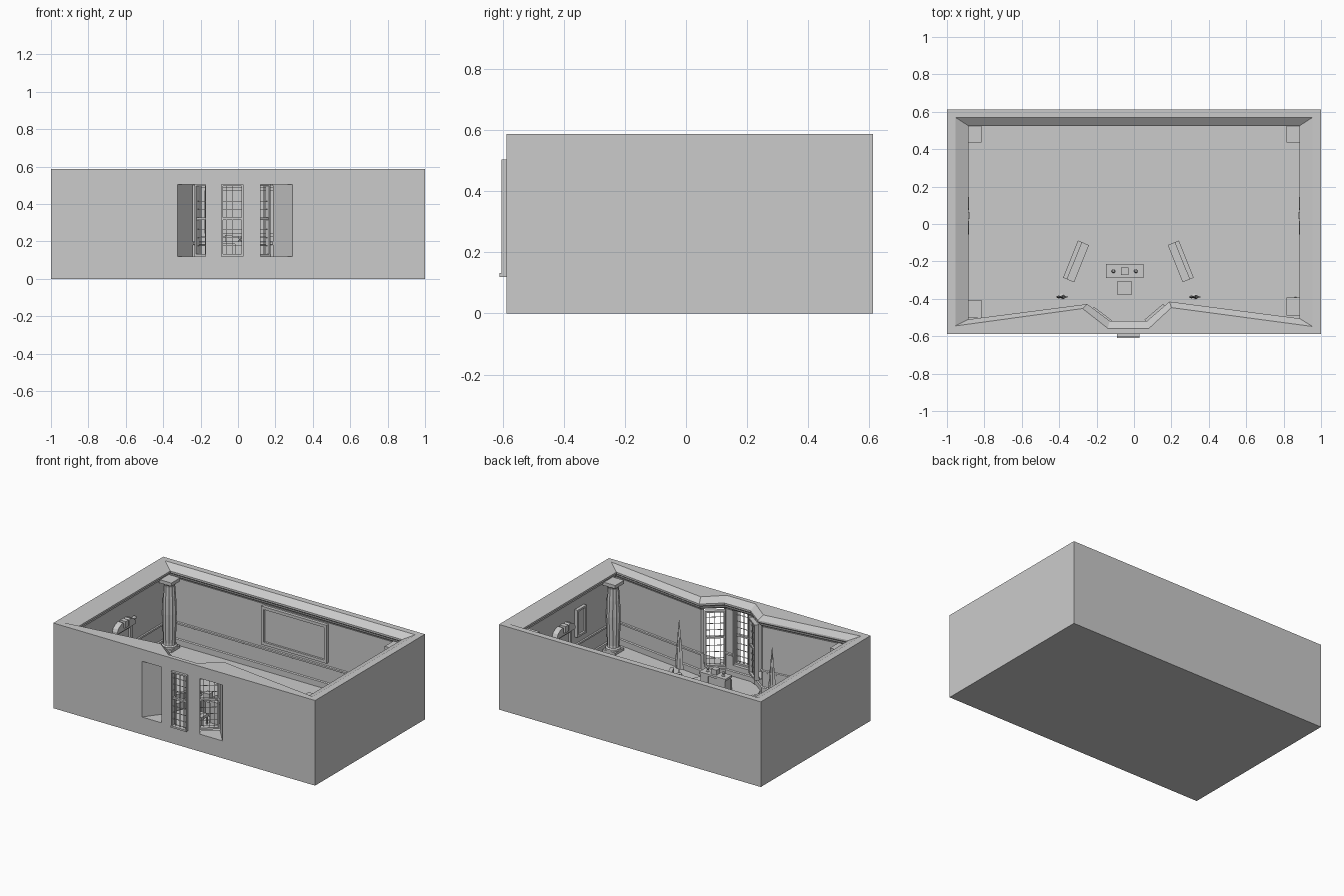
import bpy, bmesh, math
from mathutils import Vector, Matrix

if "Cube" in bpy.data.objects:
    bpy.data.objects.remove(bpy.data.objects["Cube"])

FLOOR = 0.04


def add(name, bm):
    bmesh.ops.recalc_face_normals(bm, faces=bm.faces)
    me = bpy.data.meshes.new(name)
    bm.to_mesh(me)
    bm.free()
    ob = bpy.data.objects.new(name, me)
    bpy.context.collection.objects.link(ob)
    return ob


def place(x, y, z=0, deg=0):
    return Matrix.Translation((x, y, z)) @ Matrix.Rotation(math.radians(deg), 4, 'Z')


def cube(bm, lo, hi):
    c = [(a + b) / 2 for a, b in zip(lo, hi)]
    s = [b - a for a, b in zip(lo, hi)]
    bmesh.ops.create_cube(bm, size=1, matrix=Matrix.Translation(c) @ Matrix.Diagonal((*s, 1)))


def boxes(name, items, mat=Matrix()):
    bm = bmesh.new()
    for lo, hi in items:
        cube(bm, lo, hi)
    ob = add(name, bm)
    ob.data.transform(mat)
    return ob


def bridge(bm, a, b):
    n = len(a)
    for i in range(n):
        bm.faces.new((a[i], a[(i + 1) % n], b[(i + 1) % n], b[i]))


def loft(name, rings, mat=Matrix()):
    bm = bmesh.new()
    loops = [[bm.verts.new(p) for p in r] for r in rings]
    for a, b in zip(loops, loops[1:]):
        bridge(bm, a, b)
    bm.faces.new(loops[0])
    bm.faces.new(loops[-1])
    ob = add(name, bm)
    ob.data.transform(mat)
    return ob


def offset(pts, d):
    """Mitred outward offset of a clockwise outline."""
    out = []
    for i, p in enumerate(pts):
        p, a, b = Vector(p), Vector(pts[i - 1]), Vector(pts[(i + 1) % len(pts)])
        e, f = (p - a).normalized(), (b - p).normalized()
        n, m = Vector((-e.y, e.x)), Vector((-f.y, f.x))
        out.append(p + (n + m) * d / (1 + n.dot(m)))
    return out


# Room shell: outer box, cornice, panelled walls and floor
lip = [(-.885, .525), (.885, .525), (.885, -.505), (.19, -.415),
       (.07, -.518), (-.13, -.518), (-.25, -.428), (-.885, -.51)]
rim = [(-.955, .57), (.955, .57), (.955, -.548), (.2, -.447),
       (.08, -.558), (-.14, -.558), (-.275, -.452), (-.955, -.545)]
rect = [(-1, .612), (1, .612), (1, -.587), (-1, -.587)]
profile = [(0, .553), (0, .54), (.014, .53), (.018, .515), (.028, .508), (.035, .495),
           (.035, .2), (.028, .196), (.028, .184), (.035, .18),
           (.035, .085), (.028, .08), (.028, FLOOR)]
bm = bmesh.new()
low = [bm.verts.new((x, y, 0)) for x, y in rect]
top = [bm.verts.new((x, y, .588)) for x, y in rect]
bm.faces.new(low)
bridge(bm, low, top)
ring = [bm.verts.new((x, y, .588)) for x, y in rim]
bm.faces.new((top[0], top[1], ring[1], ring[0]))
bm.faces.new((top[1], top[2], ring[2], ring[1]))
bm.faces.new([top[2], top[3]] + ring[:1:-1])
bm.faces.new((top[3], top[0], ring[0], ring[7]))
for d, z in profile:
    nxt = [bm.verts.new((x, y, z)) for x, y in offset(lip, d)]
    bridge(bm, ring, nxt)
    ring = nxt
bm.faces.new(ring)
room = add("room_shell", bm)

# Bay windows: openings cut through the front, then sash frames with glazing bars
windows = [("left_window", -.175, -.49, -37, .12), ("middle_window", -.03, -.59, 0, .12),
           ("right_window", .115, -.48, 40.6, .13)]
for name, x, y, deg, w in windows:
    h = w / 2
    cutter = boxes(name + "_cutter", [((-h, -.3, .12), (h, .08, .505))], place(x, y, 0, deg))
    mod = room.modifiers.new(name, 'BOOLEAN')
    mod.object, mod.operation, mod.solver = cutter, 'DIFFERENCE', 'EXACT'
    bpy.context.view_layer.objects.active = room
    bpy.ops.object.modifier_apply(modifier=name)
    bpy.data.objects.remove(cutter)
    t = .01
    parts = [((-h, -.014, .12), (-h + t, .014, .505)), ((h - t, -.014, .12), (h, .014, .505)),
             ((-h, -.014, .495), (h, .014, .505)), ((-h, -.02, .12), (h, .014, .132)),
             ((-h, -.01, .315), (h, .01, .327))]
    for i in (1, 2, 3):
        bx = -h + i * w / 4
        parts.append(((bx - .001, -.003, .125), (bx + .001, .003, .5)))
    for base in (.132, .327):
        for i in (1, 2, 3):
            bz = base + i * .044
            parts.append(((-h, -.003, bz - .001), (h, .003, bz + .001)))
    boxes(name, parts, place(x, y, 0, deg))


# Fluted corner columns with flared capitals and bases
def circle(r, z, flute=1.0, n=24):
    return [(r * (flute if i % 2 else 1) * math.cos(math.tau * i / n),
             r * (flute if i % 2 else 1) * math.sin(math.tau * i / n), z) for i in range(n)]


shaft = [(.049, .055, 1), (.049, .068, 1), (.04, .075, 1), (.04, .09, .9), (.044, .2, .9),
         (.046, .29, .9), (.042, .4, .9), (.036, .475, .9), (.036, .485, 1), (.046, .5, 1)]
for name, x, y in [("back_left", -.863, .485), ("back_right", .863, .485),
                   ("front_left", -.863, -.455), ("front_right", .863, -.44)]:
    loft(name + "_column", [circle(*s) for s in shaft], place(x, y))
    boxes(name + "_column_blocks", [((-.048, -.048, FLOOR), (.048, .048, .056)),
                                    ((-.048, -.048, .499), (.048, .048, .522))], place(x, y))

# Eight-sided rug
loft("rug", [[(.275 * math.sin(math.tau * i / 8), .275 * math.cos(math.tau * i / 8), z)
              for i in range(8)] for z in (.036, .048)], place(-.03, -.305))

# Desk with two pedestals, chair and table-top objects
boxes("desk", [((-.1, -.037, .185), (.1, .037, .2)), ((-.094, -.033, .046), (-.035, .033, .186)),
               ((.035, -.033, .046), (.094, .033, .186)), ((-.04, .02, .06), (.04, .03, .186))],
      place(-.05, -.252))
boxes("desk_box", [((-.02, -.02, .2), (.02, .02, .235))], place(-.05, -.252))
for side, x in (("left", -.11), ("right", .01)):
    loft(side + "_desk_ornament", [circle(r, z, 1, 12) for r, z in
                                   ((.011, .2), (.011, .204), (.004, .208), (.01, .222), (.006, .23))],
         place(x, -.252))
boxes("chair", [((-.037, -.037, .1), (.037, .037, .12))] +
      [((a, b, .046), (a + .01, b + .01, .101)) for a in (-.036, .026) for b in (-.036, .026)],
      place(-.05, -.343))

# Pair of long sofas angled towards the desk
for name, x, s in (("left_sofa", -.31, -1), ("right_sofa", .25, 1)):
    span = lambda a, b: (min(a * s, b * s), max(a * s, b * s))
    back, seat = span(.008, .032), span(-.032, .01)
    boxes(name, [((back[0], -.107, FLOOR), (back[1], .107, .13)),
                 ((seat[0], -.107, FLOOR), (seat[1], .107, .09))], place(x, -.2, 0, 22 * s))

# Draped flags on poles
for name, x in (("left_flag", -.385), ("right_flag", .325)):
    drape = []
    for k, z in ((.04, .4), (.3, .33), (.65, .2), (.9, .08)):
        drape.append([((.032 + .005 * math.cos(4 * a)) * k * math.cos(a),
                       (.01 + .004 * math.cos(5 * a)) * k * math.sin(a), z)
                      for a in [math.tau * i / 20 for i in range(20)]])
    loft(name + "_cloth", drape, place(x, -.39))
    loft(name + "_pole", [circle(r, z, 1, 8) for r, z in
                          ((.018, .04), (.018, .046), (.003, .05), (.003, .4), (.001, .415))],
         place(x, -.39))


# Framed panels; local x along the wall, local -y into the room
def frame(name, w, z0, z1, mat, b=.02):
    h = w / 2
    boxes(name, [((-h, -.02, z0), (-h + b, .01, z1)), ((h - b, -.02, z0), (h, .01, z1)),
                 ((-h, -.02, z1 - b), (h, .01, z1)), ((-h, -.02, z0), (h, .01, z0 + b)),
                 ((-h + b, -.006, z0 + b), (h - b, .01, z1 - b))], mat)


frame("back_wall_picture", .5, .225, .49, place(.05, .558))
frame("right_wall_picture", .1, .25, .44, place(.918, -.15, 0, -90), .013)

# Side doorways with stepped arched pediments
for name, x, deg in (("left_door", -.918, 90), ("right_door", .918, -90)):
    m = place(x, .045, 0, deg)
    frame(name, .17, FLOOR, .34, m)
    boxes(name + "_pediment", [((-.1, -.034, .335), (.1, .01, .35)),
                               ((-.016, -.04, .35), (.016, .01, .395))], m)
    for s in (-1, 1):
        arc = [(.03, .35), (.1, .35), (.092, .368), (.07, .385), (.04, .395), (.03, .385)]
        loft(name + "_pediment_scroll", [[(s * u, y, z) for u, z in arc] for y in (-.036, .01)], m)

# Wall light beside the left doorway
loft("wall_light", [circle(r, z, 1, 12) for r, z in ((.006, .35), (.014, .358), (.014, .366), (.005, .375))],
     place(-.908, .165))
